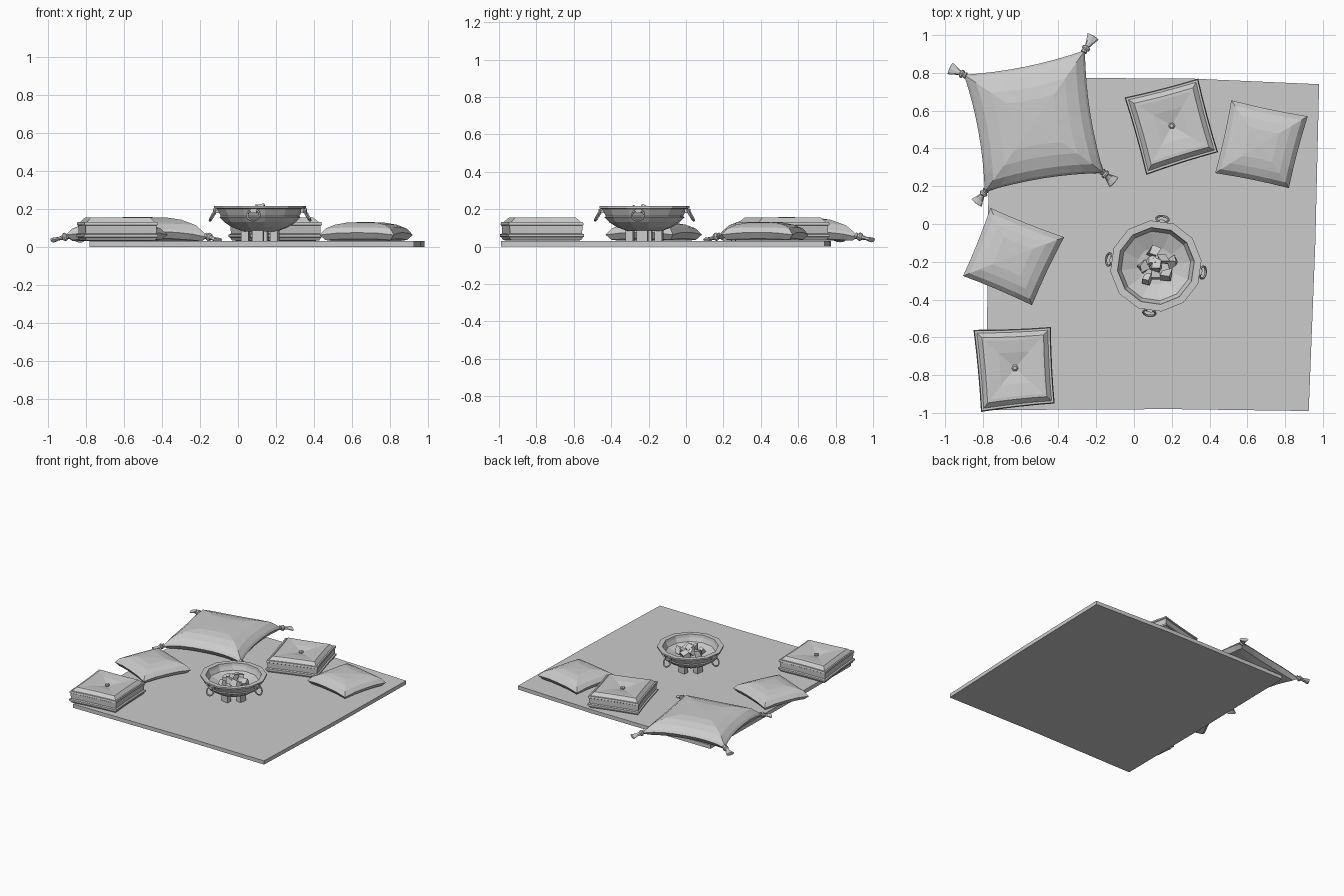
import bpy, bmesh, math, random
from mathutils import Vector, Matrix

if "Cube" in bpy.data.objects:
    bpy.data.objects.remove(bpy.data.objects["Cube"])
random.seed(4)

grey = bpy.data.materials.new("plain grey")
grey.use_nodes = True
grey.diffuse_color = (0.6, 0.6, 0.6, 1)
grey.node_tree.nodes["Principled BSDF"].inputs["Base Color"].default_value = (0.6, 0.6, 0.6, 1)


def finish(name, bm):
    bmesh.ops.recalc_face_normals(bm, faces=bm.faces)
    mesh = bpy.data.meshes.new(name)
    bm.to_mesh(mesh)
    bm.free()
    mesh.materials.append(grey)
    obj = bpy.data.objects.new(name, mesh)
    bpy.context.collection.objects.link(obj)
    return obj


def loft(bm, rings, closed=False):
    """Join equal rings of points; cap the ends unless the loft closes on itself."""
    loops = [[bm.verts.new(p) for p in ring] for ring in rings]
    n = len(loops[0])
    pairs = list(zip(loops, loops[1:])) + ([(loops[-1], loops[0])] if closed else [])
    for a, b in pairs:
        for i in range(n):
            j = (i + 1) % n
            bm.faces.new((a[i], a[j], b[j], b[i]))
    if not closed:
        bm.faces.new(loops[0][::-1])
        bm.faces.new(loops[-1])


def circle(r, z, n, turn=0.0):
    return [Vector((r * math.cos(turn + i * math.tau / n),
                    r * math.sin(turn + i * math.tau / n), z)) for i in range(n)]


def cushion(name, corners, profile, pinch=0.0, droop=0.0, segs=6):
    """Square rings fitted to four corners; profile holds (scale, height)."""
    tl, tr, br, bl = [Vector(c) for c in corners]
    rim = []
    for k in range(4):
        for i in range(segs):
            t = -1 + 2 * i / segs
            dent = 1 - pinch * (1 - t * t)
            u, v = [(t, dent), (dent, -t), (-t, -dent), (-dent, t)][k]
            rim.append((u, v, abs(t) ** 3))

    def place(u, v):
        a, b = (u + 1) / 2, (v + 1) / 2
        return (tl * (1 - a) + tr * a) * b + (bl * (1 - a) + br * a) * (1 - b)

    rings = []
    for s, z in profile:
        ring = []
        for u, v, corner in rim:
            p = place(u * s, v * s)
            ring.append((p.x, p.y, max(0.031, z - droop * corner * s ** 6)))
        rings.append(ring)
    bm = bmesh.new()
    loft(bm, rings)
    return finish(name, bm), place(0, 0)


# Rug
bm = bmesh.new()
outline = [(-0.78, -0.985), (0.2, -0.98), (0.925, -0.99), (0.96, -0.1), (0.98, 0.74),
           (0.3, 0.77), (-0.76, 0.775), (-0.775, -0.1)]
loft(bm, [[(x, y, z) for x, y in outline] for z in (0, 0.03)])
finish("rug", bm)

# Large tasselled pillow
big = [(-0.9, 0.79), (-0.26, 0.92), (-0.16, 0.27), (-0.79, 0.17)]
cushion("large_pillow", big,
        [(0.75, 0.031), (0.92, 0.045), (1, 0.08), (0.96, 0.095), (0.83, 0.124), (0.62, 0.145),
         (0.4, 0.155), (0.05, 0.157)], pinch=0.07, droop=0.03, segs=8)
tips = [(-0.975, 0.825), (-0.215, 0.995), (-0.105, 0.22), (-0.835, 0.11)]
for i, (c, t) in enumerate(zip(big, tips)):
    start, end = Vector((*c, 0.055)), Vector((*t, 0.035))
    axis = end - start
    turn = axis.to_track_quat('Z', 'Y').to_matrix().to_4x4()
    bm = bmesh.new()
    size = axis.length
    loft(bm, [circle(r, h * size, 8) for r, h in
              [(0.018, -0.15), (0.014, 0), (0.022, 0.08), (0.022, 0.2), (0.013, 0.28),
               (0.022, 0.6), (0.034, 0.97), (0.02, 1)]])
    # Flatten the flared fringe
    for v in bm.verts:
        if v.co.z > 0.5 * size:
            v.co.y *= 0.4
    bmesh.ops.transform(bm, matrix=Matrix.Translation(start) @ turn, verts=bm.verts)
    finish(f"tassel_{i + 1}", bm)

# Small plain pillows
plain = [(0.72, 0.031), (0.88, 0.042), (1, 0.075), (0.87, 0.102), (0.66, 0.118),
         (0.4, 0.128), (0.05, 0.131)]
cushion("right_pillow", [(0.515, 0.655), (0.92, 0.57), (0.82, 0.19), (0.43, 0.27)],
        plain, pinch=0.025, droop=0.012, segs=4)
cushion("left_pillow", [(-0.76, 0.085), (-0.37, -0.07), (-0.54, -0.43), (-0.905, -0.275)],
        plain, pinch=0.025, droop=0.012, segs=4)

# Piped box cushions with a centre button
boxed = [(0.82, 0.031), (0.93, 0.035), (0.97, 0.05), (1, 0.053), (1, 0.065), (0.95, 0.07),
         (0.96, 0.112), (0.99, 0.116), (0.975, 0.13), (0.92, 0.13), (0.8, 0.154), (0.72, 0.155),
         (0.4, 0.148), (0.06, 0.132)]
for side, corners in (
        ("back", [(-0.05, 0.67), (0.34, 0.77), (0.445, 0.38), (0.065, 0.26)]),
        ("front", [(-0.85, -0.56), (-0.44, -0.545), (-0.42, -0.95), (-0.81, -0.995)])):
    obj, mid = cushion(side + "_box_cushion", corners, boxed, pinch=0.02, segs=4)
    bm = bmesh.new()
    loft(bm, [circle(r, z, 6) for r, z in [(0.016, 0.13), (0.018, 0.14), (0.01, 0.147)]])
    bmesh.ops.translate(bm, vec=(mid.x, mid.y, 0), verts=bm.verts)
    finish(side + "_button", bm)

# Fire bowl
centre = Matrix.Translation((0.116, -0.222, 0)) @ Matrix.Rotation(math.radians(-8), 4, 'Z')
bm = bmesh.new()
loft(bm, [circle(r, z, 12, math.radians(15)) for r, z in
          [(0.09, 0.082), (0.15, 0.104), (0.19, 0.13), (0.208, 0.15), (0.215, 0.157),
           (0.208, 0.162), (0.228, 0.2), (0.243, 0.204), (0.243, 0.216), (0.205, 0.216),
           (0.2, 0.195), (0.185, 0.165), (0.1, 0.13), (0.01, 0.12)]])
bmesh.ops.transform(bm, matrix=centre, verts=bm.verts)
finish("fire_bowl", bm)

# Bowl legs, ring handles and brackets
for i in range(4):
    spin = centre @ Matrix.Rotation(i * math.pi / 2, 4, 'Z')
    bm = bmesh.new()
    bmesh.ops.create_cube(bm, size=1, matrix=spin @ Matrix.Translation((0.078, 0, 0.063))
                          @ Matrix.Diagonal((0.04, 0.06, 0.066, 1)))
    finish(f"leg_{i + 1}", bm)

    bm = bmesh.new()
    bmesh.ops.create_cube(bm, size=1, matrix=spin @ Matrix.Translation((0.232, 0, 0.19))
                          @ Matrix.Diagonal((0.03, 0.03, 0.022, 1)))
    finish(f"bracket_{i + 1}", bm)

    bm = bmesh.new()
    rings = []
    for k in range(14):
        roll = Matrix.Rotation(k * math.tau / 14, 4, 'Z')
        rings.append([roll @ Vector((0.033 + p.x, 0, p.y)) for p in circle(0.006, 0, 6)])
    loft(bm, rings, closed=True)
    tilt = Matrix.Translation((0.25, 0, 0.167)) @ Matrix.Rotation(math.radians(60), 4, 'Y')
    bmesh.ops.transform(bm, matrix=spin @ tilt, verts=bm.verts)
    finish(f"ring_handle_{i + 1}", bm)

# Coals
for i in range(9):
    bm = bmesh.new()
    bmesh.ops.create_cube(bm, size=0.045)
    for v in bm.verts:
        v.co += Vector([random.uniform(-0.01, 0.01) for _ in range(3)])
    ang, r = i * 2.4, 0.09 * math.sqrt(i / 8)
    turn = Matrix.Rotation(random.uniform(0, 3), 4, 'X') @ Matrix.Rotation(random.uniform(0, 3), 4, 'Z')
    spot = Matrix.Translation((r * math.cos(ang), r * math.sin(ang), 0.195 - 0.35 * r))
    bmesh.ops.transform(bm, matrix=centre @ spot @ turn, verts=bm.verts)
    finish(f"coal_{i + 1}", bm)
